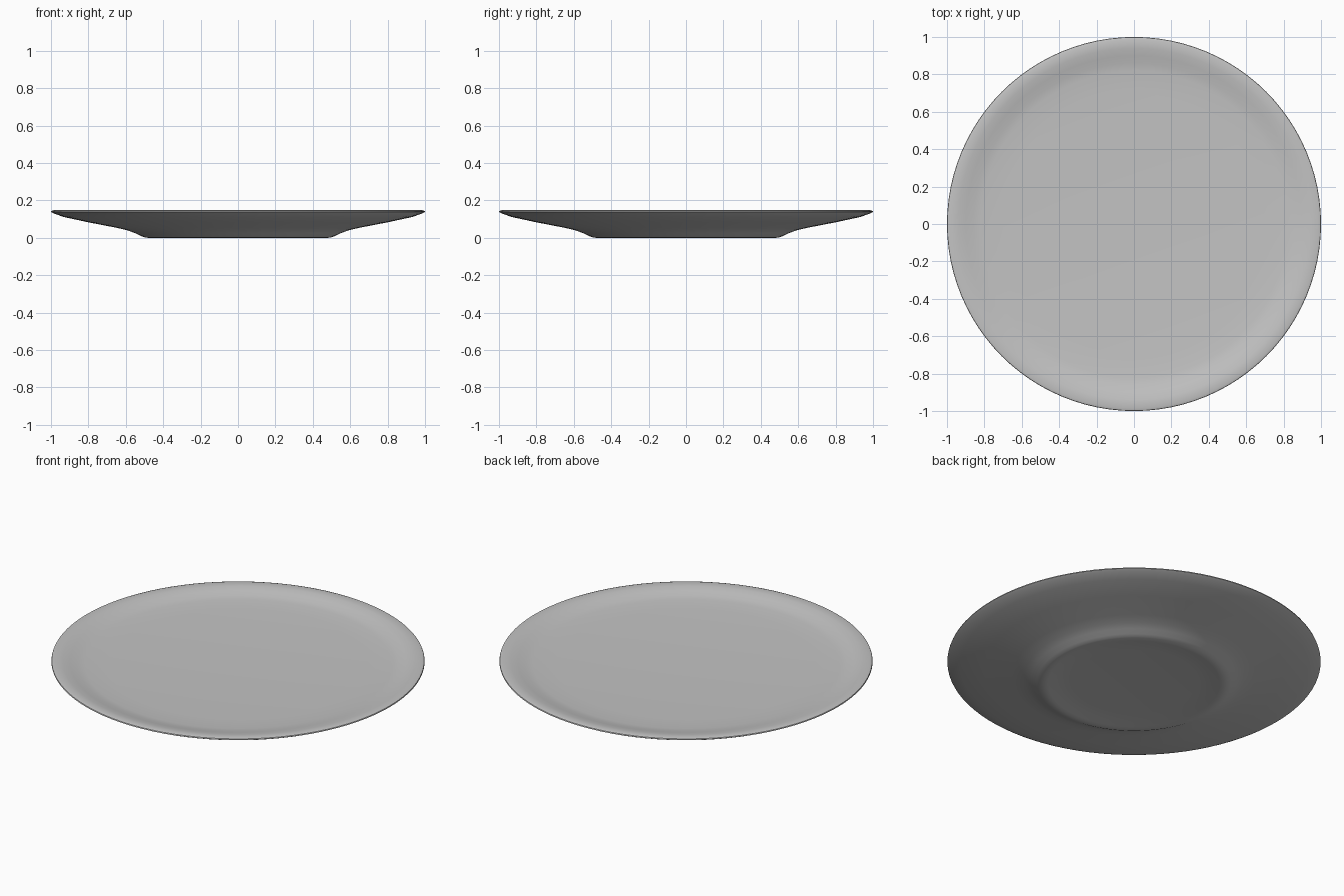
import bpy
import bmesh
import math

cube = bpy.data.objects.get("Cube")
if cube:
    bpy.data.objects.remove(cube, do_unlink=True)

# Single pale grey glaze
glaze = bpy.data.materials.new("pale grey glaze")
glaze.use_nodes = True
grey = (0.55, 0.55, 0.55, 1.0)
glaze.diffuse_color = grey
glaze.node_tree.nodes["Principled BSDF"].inputs["Base Color"].default_value = grey

# Cross-section (radius, height): eating surface, lip, underside, foot, recess
profile = [
    (0.0, 0.108), (0.4, 0.111), (0.7, 0.117), (0.82, 0.121), (0.86, 0.126),
    (0.9, 0.136), (0.94, 0.144), (0.985, 0.148),
    (0.998, 0.144), (1.0, 0.138), (0.985, 0.13), (0.93, 0.111),
    (0.8, 0.083), (0.65, 0.054), (0.59, 0.04), (0.55, 0.025),
    (0.52, 0.01), (0.5, 0.003), (0.48, 0.0), (0.46, 0.002),
    (0.42, 0.01), (0.34, 0.015), (0.0, 0.017),
]


def lathe(name, points, steps, material):
    """Spin a cross-section around the vertical axis into one smooth object."""
    bm = bmesh.new()
    verts = [bm.verts.new((r, 0, z)) for r, z in points]
    edges = [bm.edges.new(pair) for pair in zip(verts, verts[1:])]
    bmesh.ops.spin(bm, geom=verts + edges, cent=(0, 0, 0), axis=(0, 0, 1),
                   angle=math.tau, steps=steps, use_merge=True)
    bmesh.ops.remove_doubles(bm, verts=bm.verts, dist=0.0001)
    bmesh.ops.recalc_face_normals(bm, faces=bm.faces)
    for face in bm.faces:
        face.smooth = True
    mesh = bpy.data.meshes.new(name)
    bm.to_mesh(mesh)
    bm.free()
    mesh.materials.append(material)
    obj = bpy.data.objects.new(name, mesh)
    bpy.context.collection.objects.link(obj)
    return obj


plate = lathe("plate", profile, 96, glaze)
bpy.context.view_layer.objects.active = plate
plate.select_set(True)
bpy.ops.object.shade_smooth_by_angle(angle=math.radians(50))
